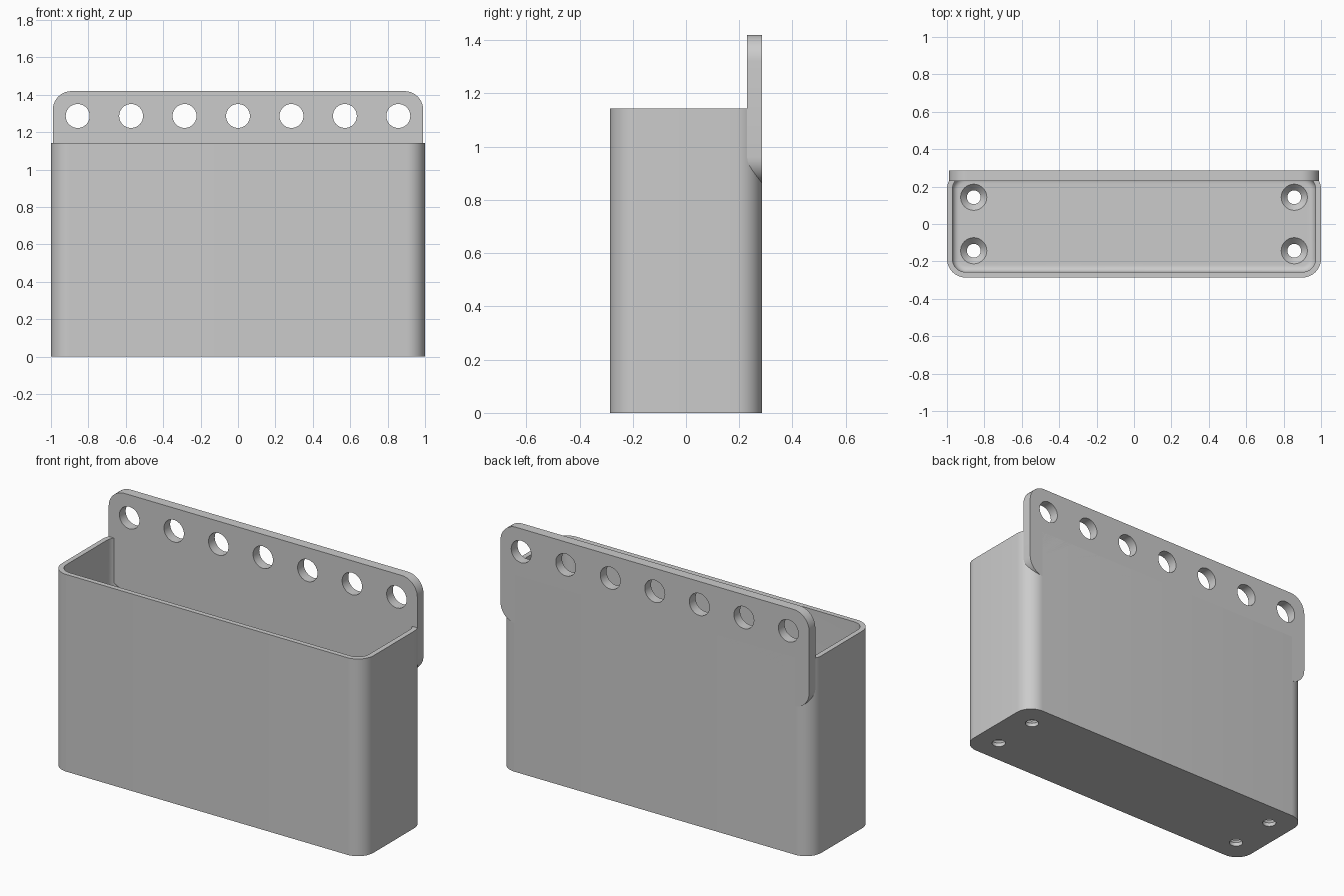
import bpy, bmesh, math
from mathutils import Matrix

if "Cube" in bpy.data.objects:
    bpy.data.objects.remove(bpy.data.objects["Cube"])

grey = bpy.data.materials.new("plain_grey")
grey.use_nodes = True
colour = (0.6, 0.6, 0.6, 1)
grey.diffuse_color = colour
grey.node_tree.nodes["Principled BSDF"].inputs["Base Color"].default_value = colour


def rounded_rect(w, h, r, steps=10):
    """Outline of a centred rectangle with round corners."""
    pts = []
    for i, (sx, sy) in enumerate(((1, 1), (-1, 1), (-1, -1), (1, -1))):
        for k in range(steps + 1):
            a = math.pi / 2 * (i + k / steps)
            pts.append((sx * (w / 2 - r) + r * math.cos(a),
                        sy * (h / 2 - r) + r * math.sin(a)))
    return pts


def loft(rings):
    """Closed solid through a stack of (outline, z) rings."""
    bm = bmesh.new()
    loops = [[bm.verts.new((x, y, z)) for x, y in pts] for pts, z in rings]
    for a, b in zip(loops, loops[1:]):
        for i in range(len(a)):
            j = (i + 1) % len(a)
            bm.faces.new((a[i], a[j], b[j], b[i]))
    bm.faces.new(loops[0][::-1])
    bm.faces.new(loops[-1])
    bmesh.ops.recalc_face_normals(bm, faces=bm.faces)
    return bm


def circle(r, n=40):
    return [(r * math.cos(2 * math.pi * i / n), r * math.sin(2 * math.pi * i / n))
            for i in range(n)]


def to_object(name, bm):
    mesh = bpy.data.meshes.new(name)
    bm.to_mesh(mesh)
    bm.free()
    mesh.materials.append(grey)
    obj = bpy.data.objects.new(name, mesh)
    bpy.context.scene.collection.objects.link(obj)
    return obj


def activate(obj):
    bpy.ops.object.select_all(action='DESELECT')
    obj.select_set(True)
    bpy.context.view_layer.objects.active = obj


def cut(obj, bm):
    """Subtract a solid and discard the cutter."""
    cutter = to_object("cutter", bm)
    cutter.hide_render = True
    mod = obj.modifiers.new("cut", 'BOOLEAN')
    mod.operation, mod.solver, mod.object = 'DIFFERENCE', 'EXACT', cutter
    activate(obj)
    bpy.ops.object.modifier_apply(modifier=mod.name)
    bpy.data.objects.remove(cutter)


DEPTH, RIM, FLOOR, WALL = 0.572, 1.143, 0.057, 0.029
upright = Matrix.Rotation(math.pi / 2, 4, 'X')

# Tub: rounded box with a cavity whose floor edge is filleted
outline = rounded_rect(2, DEPTH, 0.1)
tub = to_object("tub", loft([(outline, 0), (outline, RIM)]))
fillet, rings = 0.035, []
for k in range(7):
    a = math.pi / 2 * k / 6
    inset = WALL + fillet * (1 - math.sin(a))
    rings.append((rounded_rect(2 - 2 * inset, DEPTH - 2 * inset, 0.1 - inset),
                  FLOOR + fillet * (1 - math.cos(a))))
rings.append((rings[-1][0], RIM + 0.1))
cut(tub, loft(rings))

# Countersunk screw holes through the floor
for x in (-0.857, 0.857):
    for y in (-0.143, 0.143):
        bm = loft([(circle(0.037), -0.05), (circle(0.037), 0.022),
                   (circle(0.07), FLOOR), (circle(0.07), FLOOR + 0.02)])
        bm.transform(Matrix.Translation((x, y, 0)))
        cut(tub, bm)

# Hanging plate along the back, with its inner lower edge eased
top, bottom, front = 1.42, 0.86, 0.229
outline = rounded_rect(1.98, top - bottom, 0.1)
bm = loft([(outline, -DEPTH / 2), (outline, -front)])
bm.transform(Matrix.Translation((0, 0, (top + bottom) / 2)) @ upright)
edge = [e for e in bm.edges if e.calc_length() > 1
        and all(v.co.z < 1 and v.co.y < 0.25 for v in e.verts)]
bmesh.ops.bevel(bm, geom=edge, offset=0.024, segments=4, profile=0.5, affect='EDGES')
plate = to_object("hanging_plate", bm)

# Row of seven hanging holes
for i in range(-3, 4):
    bm = loft([(circle(0.064), -0.4), (circle(0.064), -0.1)])
    bm.transform(Matrix.Translation((i * 0.2857, 0, 1.287)) @ upright)
    cut(plate, bm)

for obj in (tub, plate):
    activate(obj)
    bpy.ops.object.shade_smooth_by_angle(angle=math.radians(30))
